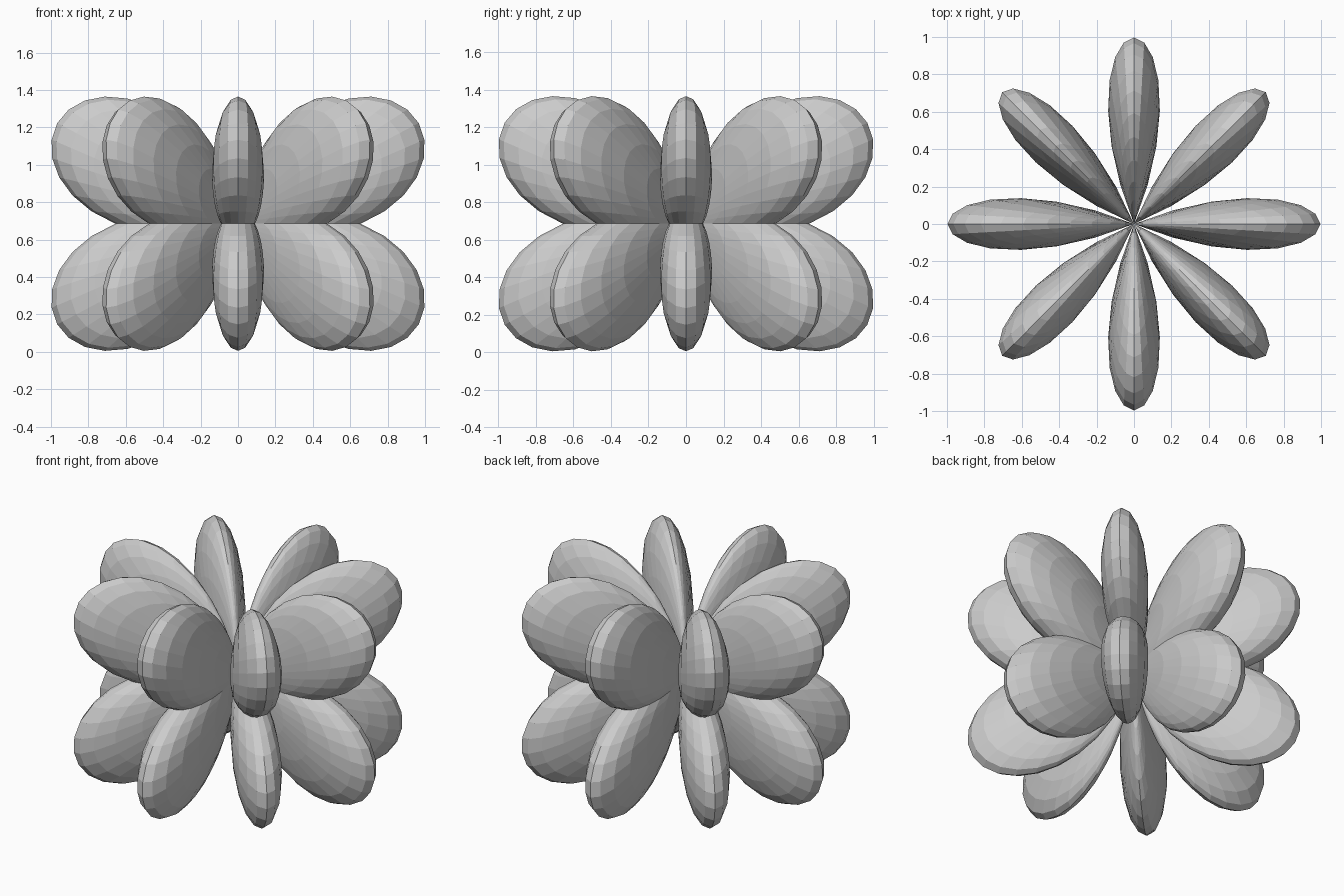
import bpy, bmesh
from math import sin, cos, pi, radians

if "Cube" in bpy.data.objects:
    bpy.data.objects.remove(bpy.data.objects["Cube"])

LOBES = 8          # lobe pairs around the z axis
ROWS = 16          # rows per lobe, pole to equator
COLS = 14          # columns across a lobe
MID = 0.685        # height of the crease between the two tiers
REACH = 1.106      # length of a lobe along its own axis
TILT, K = radians(61), 1.85   # lobe axis from vertical, narrowness

start = TILT - (pi / 2) / K   # polar angle where the lobe closes to a point


def lobe_point(t, phi, sign):
    """Point on a lobe: radius fades to zero sideways and toward the pole."""
    r = REACH * max(0.0, cos(K * (t - TILT))) * max(0.0, cos(LOBES / 2 * phi))
    return (r * sin(t) * cos(phi), r * sin(t) * sin(phi), sign * r * cos(t))


# One upper and lower lobe joined along the equator crease
half = pi / LOBES
bm = bmesh.new()
for sign in (1, -1):
    grid = [[bm.verts.new(lobe_point(start + (pi / 2 - start) * i / ROWS,
                                     -half + 2 * half * j / COLS, sign))
             for j in range(COLS + 1)] for i in range(ROWS + 1)]
    for i in range(ROWS):
        for j in range(COLS):
            q = [grid[i][j], grid[i + 1][j], grid[i + 1][j + 1], grid[i][j + 1]]
            bm.faces.new(q if sign > 0 else q[::-1])
bmesh.ops.remove_doubles(bm, verts=bm.verts, dist=0.0005)
bmesh.ops.recalc_face_normals(bm, faces=bm.faces)
mesh = bpy.data.meshes.new("lobe_pair")
bm.to_mesh(mesh)
bm.free()

# Repeat the pair around the vertical axis
for n in range(LOBES):
    ob = bpy.data.objects.new(f"lobe_pair_{n + 1}", mesh)
    ob.location.z = MID
    ob.rotation_euler.z = n * 2 * pi / LOBES
    bpy.context.collection.objects.link(ob)
